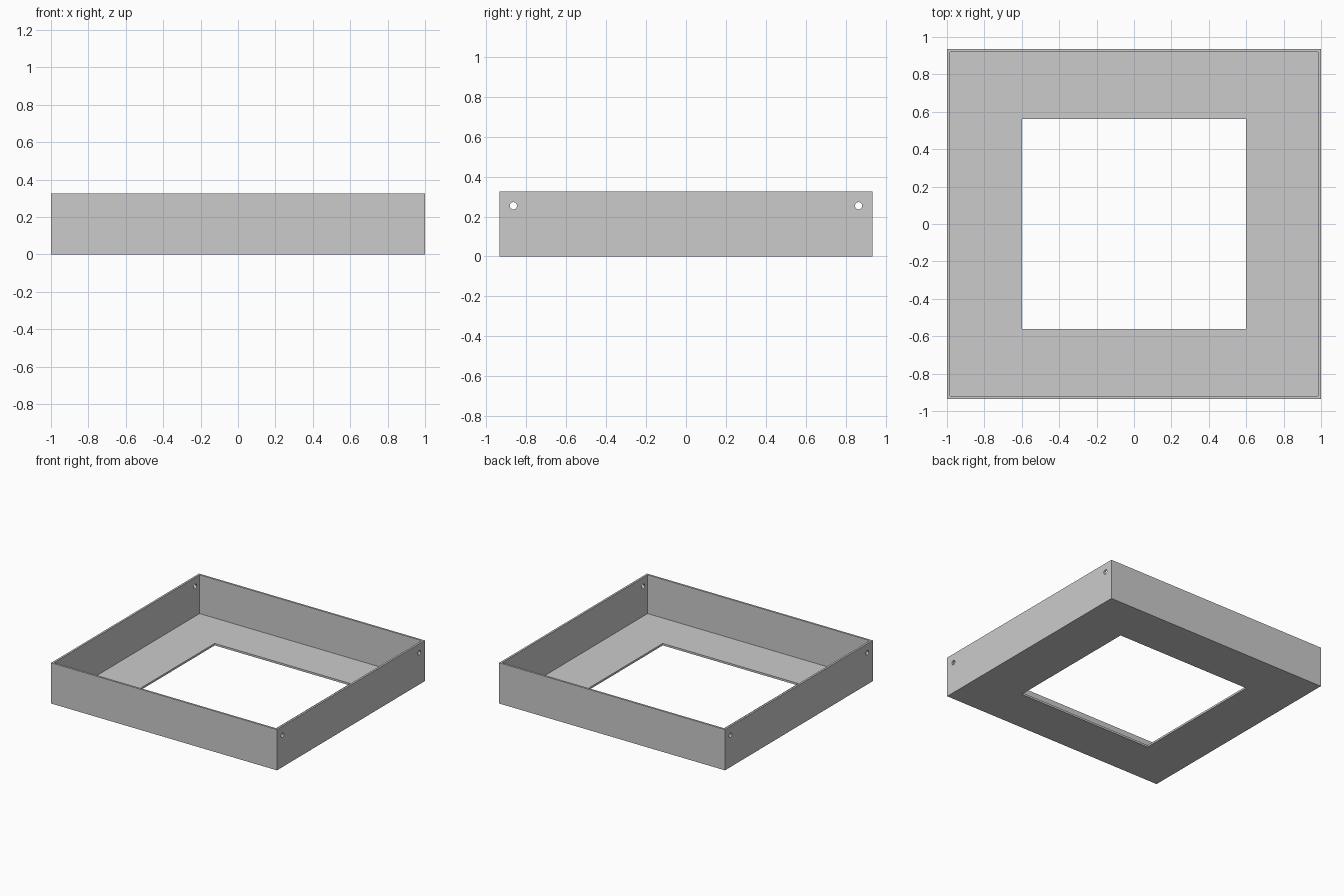
import bpy
from math import pi

# Overall sizes
HX, HY, H = 1.0, 0.935, 0.326
WALL, FLOOR = 0.016, 0.016
OPEN_X, OPEN_Y = 0.6, 0.5625
HOLE_Y, HOLE_Z, HOLE_R = 0.865, 0.254, 0.018

if "Cube" in bpy.data.objects:
    bpy.data.objects.remove(bpy.data.objects["Cube"], do_unlink=True)

grey = bpy.data.materials.new("sheet_grey")
grey.use_nodes = True
colour = (0.6, 0.6, 0.6, 1)
grey.diffuse_color = colour
grey.node_tree.nodes["Principled BSDF"].inputs["Base Color"].default_value = colour


def block(name, hx, hy, z0, z1):
    """Box centred on x and y, between two heights."""
    bpy.ops.mesh.primitive_cube_add(size=1, location=(0, 0, (z0 + z1) / 2))
    ob = bpy.context.object
    ob.name = name
    ob.scale = (2 * hx, 2 * hy, z1 - z0)
    bpy.ops.object.transform_apply(location=True, rotation=False, scale=True)
    ob.data.materials.append(grey)
    return ob


# Tray body
tray = block("tray", HX, HY, 0, H)

# Cutters: inside of the tray, floor opening, side screw holes
cutters = [
    block("inside_cutter", HX - WALL, HY - WALL, FLOOR, H + 0.2),
    block("opening_cutter", OPEN_X, OPEN_Y, -0.2, 0.1),
]
for side, y in (("front", -HOLE_Y), ("back", HOLE_Y)):
    bpy.ops.mesh.primitive_cylinder_add(
        vertices=32, radius=HOLE_R, depth=2.4,
        location=(0, y, HOLE_Z), rotation=(0, pi / 2, 0))
    cutter = bpy.context.object
    cutter.name = side + "_hole_cutter"
    cutter.data.materials.append(grey)
    cutters.append(cutter)

# Cut the tray, then discard the cutters
for cutter in cutters:
    mod = tray.modifiers.new(cutter.name, "BOOLEAN")
    mod.operation = "DIFFERENCE"
    mod.solver = "EXACT"
    mod.object = cutter
    bpy.context.view_layer.objects.active = tray
    bpy.ops.object.modifier_apply(modifier=mod.name)
    bpy.data.objects.remove(cutter, do_unlink=True)

# Smooth the hole walls, keep every edge sharp
bpy.ops.object.select_all(action="DESELECT")
tray.select_set(True)
bpy.context.view_layer.objects.active = tray
bpy.ops.object.shade_smooth_by_angle(angle=pi / 6)
